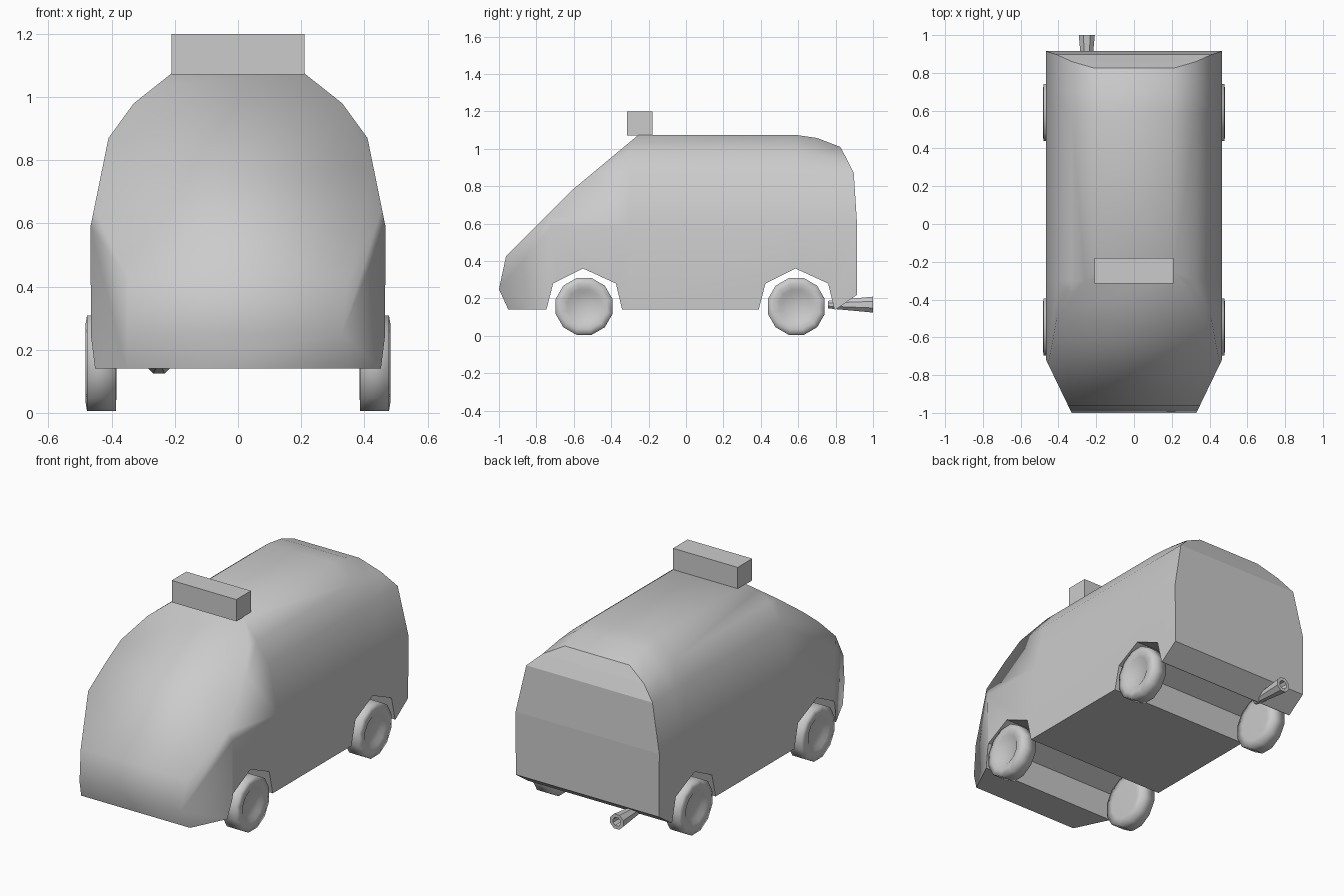
import bpy, bmesh, math
from mathutils import Vector

if "Cube" in bpy.data.objects:
    bpy.data.objects.remove(bpy.data.objects["Cube"])


def finish(name, bm):
    bmesh.ops.recalc_face_normals(bm, faces=bm.faces)
    me = bpy.data.meshes.new(name)
    bm.to_mesh(me)
    bm.free()
    ob = bpy.data.objects.new(name, me)
    bpy.context.collection.objects.link(ob)
    return ob


def loft(bm, rings, caps=True):
    """Skin closed rings of points."""
    vs = [[bm.verts.new(p) for p in r] for r in rings]
    n = len(vs[0])
    for a, b in zip(vs, vs[1:]):
        for i in range(n):
            j = (i + 1) % n
            bm.faces.new((a[i], a[j], b[j], b[i]))
    if caps:
        bm.faces.new(vs[0])
        bm.faces.new(vs[-1])
    return vs


def lathe(name, profile, sides, origin, axis, phase=0.0, smooth=True):
    """Revolve (distance, radius) points about the x or y axis."""
    bm = bmesh.new()
    rings = []
    for d, r in profile:
        ring = []
        for k in range(sides):
            a = 2 * math.pi * k / sides + phase
            u, v = r * math.cos(a), r * math.sin(a)
            p = (d, u, v) if axis == 'x' else (u, d, v)
            ring.append(Vector(origin) + Vector(p))
        rings.append(ring)
    loft(bm, rings)
    for f in bm.faces:
        f.smooth = smooth
    return finish(name, bm)


# Van body: cross-section lofted along y, with a lowered, rounded tail
half = [(0.465, 0.14), (0.467, 0.59), (0.41, 0.87), (0.33, 0.98), (0.21, 1.075)]
drop_mid = [0, 0, 0, 0.01, 0.017]
drop_end = [0, 0, 0, 0.035, 0.065]
y_end = [0.915, 0.915, 0.897, 0.86, 0.825]


def section(ys, drops):
    right = [(x, y, z - d) for (x, z), y, d in zip(half, ys, drops)]
    return right + [(-x, y, z) for x, y, z in reversed(right)]


bm = bmesh.new()
stations = [section([y] * 5, [0] * 5) for y in (-1.1, -0.3, 0.58)]
stations.append(section([0.70] * 5, drop_mid))
stations.append(section(y_end, drop_end))
rings = loft(bm, stations, caps=False)
bm.faces.new(rings[0])
tail = rings[-1]
for i in range(4):
    bm.faces.new((tail[i], tail[i + 1], tail[8 - i], tail[9 - i]))

# Shape the nose, windscreen and rear underside with planar cuts
cuts = []
nose = [(-0.95, 0.14), (-1.0, 0.25), (-0.947, 0.497), (-0.743, 0.667),
        (-0.524, 0.865), (-0.315, 1.075)]
for (y0, z0), (y1, z1) in zip(nose, nose[1:]):
    cuts.append(((0, y0, z0), (0, z0 - z1, y1 - y0)))
for s in (-1, 1):
    cuts.append(((s * 0.33, -1.0, 0), (s * 0.29, -0.14, 0)))
cuts.append(((0, 0.80, 0.14), (0, 0.08, -0.115)))
for co, no in cuts:
    bmesh.ops.bisect_plane(bm, geom=bm.verts[:] + bm.edges[:] + bm.faces[:], dist=1e-5,
                           plane_co=co, plane_no=Vector(no).normalized(), clear_outer=True)
    bmesh.ops.holes_fill(bm, edges=[e for e in bm.edges if e.is_boundary], sides=0)
bmesh.ops.recalc_face_normals(bm, faces=bm.faces)
for f in bm.faces:
    f.smooth = not (f.normal.y > 0.75 or f.normal.z < -0.6)
for e in bm.edges:
    if any(not f.smooth for f in e.link_faces):
        e.smooth = False
for f in bm.faces:
    if f.normal.y > 0.75:
        f.smooth = True
body = finish("van_body", bm)

# Wheel arches cut right across the underside
for label, yc in (("front", -0.55), ("rear", 0.585)):
    bm = bmesh.new()
    arch = [(-0.22, 0.05), (-0.16, 0.28), (0, 0.36), (0.175, 0.28), (0.23, 0.05)]
    loft(bm, [[(x, yc + y, z) for y, z in arch] for x in (-0.7, 0.7)])
    cutter = finish(label + "_arch_cutter", bm)
    cutter.hide_render = True
    cutter.hide_viewport = True
    cutter.display_type = 'WIRE'
    mod = body.modifiers.new(label + "_arch", 'BOOLEAN')
    mod.operation = 'DIFFERENCE'
    mod.solver = 'EXACT'
    mod.object = cutter

# Wheels with dished outer faces
tyre = [(0.385, 0.11), (0.387, 0.157), (0.478, 0.157), (0.483, 0.125),
        (0.478, 0.095), (0.465, 0.075)]
for label, yc in (("front", -0.545), ("rear", 0.59)):
    for side, s in (("right", 1), ("left", -1)):
        lathe(f"{label}_{side}_wheel", [(s * d, r) for d, r in tyre], 12,
              (0, yc, 0.157), 'x', phase=math.pi / 12)

# Roof light bar
bm = bmesh.new()
loft(bm, [[(x, -0.315, z), (x, -0.18, z), (x, -0.18, 1.2 if z else z), (x, -0.315, 1.2)]
          for x, z in ((-0.21, 1.072), (0.21, 1.072))])
finish("light_bar", bm)

# Flared hollow exhaust pipe
pipe = [(0.76, 0.022), (1.0, 0.046), (1.0, 0.026), (0.9, 0.02)]
lathe("exhaust_pipe", pipe, 8, (-0.25, 0, 0.167), 'y', phase=math.pi / 8, smooth=False)
